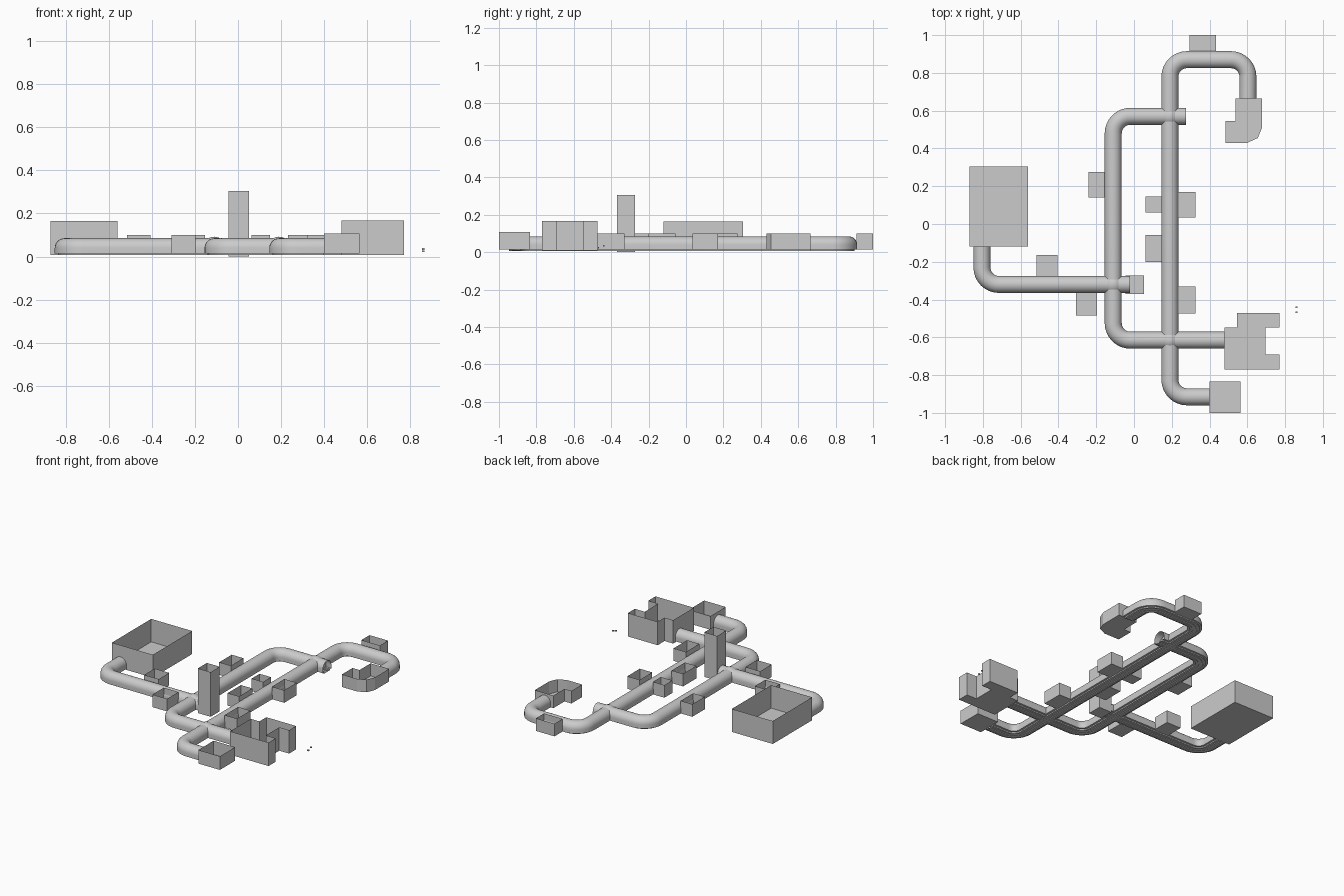
import bpy, bmesh, math
from mathutils import Vector

if "Cube" in bpy.data.objects:
    bpy.data.objects.remove(bpy.data.objects["Cube"])


def finish(name, bm, angle=None):
    bmesh.ops.recalc_face_normals(bm, faces=bm.faces)
    me = bpy.data.meshes.new(name)
    bm.to_mesh(me)
    bm.free()
    ob = bpy.data.objects.new(name, me)
    bpy.context.collection.objects.link(ob)
    if angle:
        bpy.ops.object.select_all(action='DESELECT')
        ob.select_set(True)
        bpy.context.view_layer.objects.active = ob
        bpy.ops.object.shade_smooth_by_angle(angle=math.radians(angle))
    return ob


def room(name, outline, z0, z1):
    """Open-topped room: floor plus thin walls."""
    bm = bmesh.new()
    lo = [bm.verts.new((x, y, z0)) for x, y in outline]
    hi = [bm.verts.new((x, y, z1)) for x, y in outline]
    bm.faces.new(lo[::-1])
    n = len(lo)
    for i in range(n):
        j = (i + 1) % n
        bm.faces.new((lo[i], lo[j], hi[j], hi[i]))
    return finish(name, bm)


def box_room(name, x0, x1, y0, y1, z0, z1):
    return room(name, [(x0, y0), (x1, y0), (x1, y1), (x0, y1)], z0, z1)


def fillet(points, r=0.09, steps=8):
    """Round the right-angled corners of a path."""
    p = [Vector(q) for q in points]
    out = [p[0]]
    for a, b, c in zip(p, p[1:], p[2:]):
        u, v = (a - b).normalized(), (c - b).normalized()
        o = b + (u + v) * r
        for k in range(steps + 1):
            t = math.pi / 2 * k / steps
            out.append(o - v * r * math.cos(t) - u * r * math.sin(t))
    return out + [p[-1]]


# tunnel section: round vault over a stepped track floor
R = 0.045
half_floor = [(0.045, 0.015), (0.031, 0.015), (0.031, 0.007),
              (0.016, 0.007), (0.016, 0.011), (0.010, 0.011), (0.010, 0.007)]
vault = [(R * math.cos(math.pi * i / 16), 0.04 + R * math.sin(math.pi * i / 16))
         for i in range(17)]
section = vault + [(-x, z) for x, z in half_floor] + half_floor[::-1]


def tunnel(name, points):
    path = fillet(points)
    bm = bmesh.new()
    rings = []
    for i, p in enumerate(path):
        d0 = (p - path[max(i - 1, 0)]).normalized()
        d1 = (path[min(i + 1, len(path) - 1)] - p).normalized()
        d = (d0 + d1).normalized()
        side = Vector((d.y, -d.x))
        rings.append([bm.verts.new((p.x + side.x * s, p.y + side.y * s, z))
                      for s, z in section])
    n = len(section)
    for a, b in zip(rings, rings[1:]):
        for i in range(n):
            j = (i + 1) % n
            bm.faces.new((a[i], a[j], b[j], b[i]))
    return finish(name, bm, 35)


tunnel("west_tunnel", [(-0.805, -0.12), (-0.805, -0.32), (-0.02, -0.32)])
tunnel("middle_tunnel", [(0.275, 0.57), (-0.11, 0.57), (-0.11, -0.615), (0.48, -0.615)])
tunnel("east_tunnel", [(0.603, 0.665), (0.603, 0.87), (0.19, 0.87),
                       (0.19, -0.915), (0.4, -0.915)])

# raised vaults where tunnels cross
for i, (x, y) in enumerate([(-0.11, -0.32), (0.19, 0.57), (0.19, -0.615)]):
    bm = bmesh.new()
    bmesh.ops.create_uvsphere(bm, u_segments=24, v_segments=12, radius=1)
    bmesh.ops.bisect_plane(bm, geom=bm.verts[:] + bm.edges[:] + bm.faces[:],
                           plane_co=(0, 0, 0), plane_no=(0, 0, 1), clear_inner=True)
    for v in bm.verts:
        v.co = (x + v.co.x * 0.054, y + v.co.y * 0.054, 0.04 + v.co.z * 0.052)
    finish(f"junction_vault_{i}", bm, 40)

# large halls
box_room("west_hall", -0.87, -0.56, -0.12, 0.305, 0.008, 0.165)
box_room("south_room", 0.40, 0.563, -1.0, -0.835, 0.014, 0.107)
box_room("shaft", -0.045, 0.052, -0.37, -0.272, 0.0, 0.305)
room("east_hall", [(0.48, -0.77), (0.77, -0.77), (0.77, -0.692), (0.695, -0.692),
                   (0.695, -0.547), (0.77, -0.547), (0.77, -0.472), (0.545, -0.472),
                   (0.545, -0.547), (0.48, -0.547)], 0.008, 0.168)
room("north_room", [(0.485, 0.43), (0.60, 0.43), (0.655, 0.455), (0.678, 0.51),
                    (0.678, 0.665), (0.538, 0.665), (0.538, 0.545), (0.485, 0.545)],
     0.014, 0.1)

# small side rooms
for i, (x0, x1, y0, y1) in enumerate([
        (-0.515, -0.405, -0.278, -0.165), (-0.308, -0.197, -0.485, -0.362),
        (-0.24, -0.152, 0.14, 0.275), (0.062, 0.148, 0.06, 0.145),
        (0.062, 0.148, -0.2, -0.057), (0.232, 0.325, 0.035, 0.17),
        (0.232, 0.325, -0.475, -0.33), (0.295, 0.435, 0.912, 1.0)]):
    box_room(f"side_room_{i}", x0, x1, y0, y1, 0.014, 0.1)

# tiny loose pieces beside the east hall
for i, (y, z) in enumerate([(-0.44, 0.035), (-0.468, 0.024)]):
    bm = bmesh.new()
    bmesh.ops.create_cube(bm, size=1)
    for v in bm.verts:
        v.co = (0.86 + v.co.x * 0.012, y + v.co.y * 0.007, z + v.co.z * 0.008)
    finish(f"loose_piece_{i}", bm)
